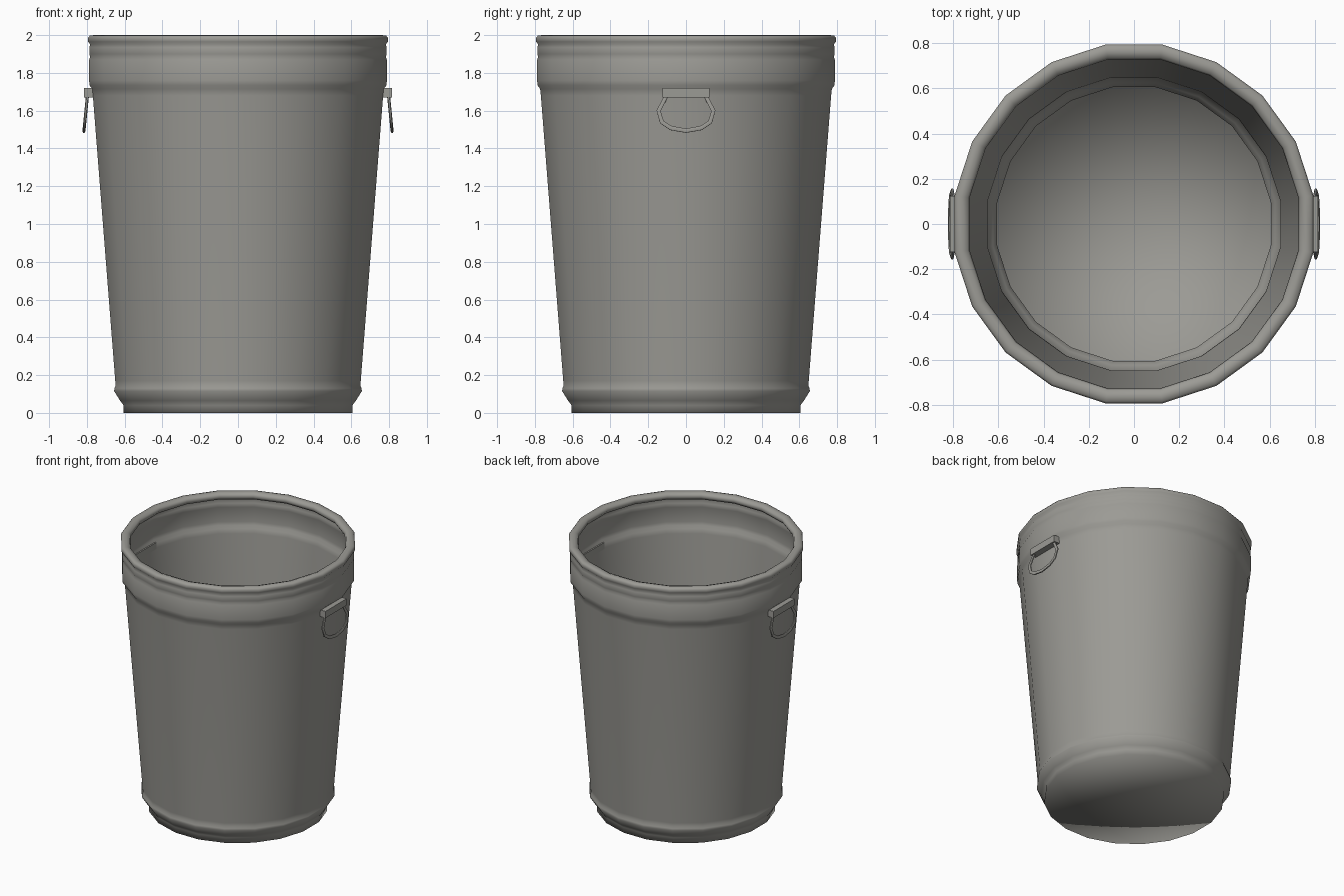
import bpy, bmesh, math
from mathutils import Vector

if "Cube" in bpy.data.objects:
    bpy.data.objects.remove(bpy.data.objects["Cube"])

metal = bpy.data.materials.new("dull grey metal")
metal.diffuse_color = (0.33, 0.325, 0.30, 1)
metal.use_nodes = True
metal.node_tree.nodes["Principled BSDF"].inputs["Base Color"].default_value = metal.diffuse_color


def finish(name, bm, angle=50, recalc=True):
    if recalc:
        bmesh.ops.recalc_face_normals(bm, faces=bm.faces)
    me = bpy.data.meshes.new(name)
    bm.to_mesh(me)
    bm.free()
    me.materials.append(metal)
    ob = bpy.data.objects.new(name, me)
    bpy.context.collection.objects.link(ob)
    bpy.ops.object.select_all(action='DESELECT')
    ob.select_set(True)
    bpy.context.view_layer.objects.active = ob
    bpy.ops.object.shade_smooth_by_angle(angle=math.radians(angle))
    return ob


def skin(bm, rings, closed):
    # joins consecutive vertex rings with quads
    n = len(rings[0])
    for i in range(len(rings) if closed else len(rings) - 1):
        a, b = rings[i], rings[(i + 1) % len(rings)]
        for j in range(n):
            k = (j + 1) % n
            bm.faces.new((a[j], a[k], b[k], b[j]))


# bin body: 20-sided single-walled lathe with closed bottom and rolled rim
SIDES = 20
profile = [(0.613, 0.0), (0.613, 0.04), (0.632, 0.065), (0.664, 0.115), (0.662, 0.13),
           (0.656, 0.145), (0.658, 0.17), (0.778, 1.68), (0.782, 1.715), (0.796, 1.735),
           (0.798, 1.76), (0.798, 1.87), (0.792, 1.885), (0.797, 1.90), (0.797, 1.935),
           (0.792, 1.95), (0.803, 1.965), (0.804, 1.985),
           (0.795, 1.997), (0.77, 2.0), (0.745, 1.992), (0.737, 1.97), (0.75, 1.95),
           (0.785, 1.945)]
bm = bmesh.new()
rings = []
for r, z in profile:
    rings.append([bm.verts.new((r * math.cos(math.radians(9) + math.tau * j / SIDES),
                                r * math.sin(math.radians(9) + math.tau * j / SIDES), z))
                  for j in range(SIDES)])
skin(bm, rings, False)
hub = bm.verts.new((0, 0, 0))
for j in range(SIDES):
    bm.faces.new((rings[0][(j + 1) % SIDES], rings[0][j], hub))
finish("bin_body", bm, 120, False)

# handle loop path in (y, z)
half = [(0.10, 1.685), (0.145, 1.60), (0.128, 1.54), (0.08, 1.508)]
path2 = half + [(0, 1.494)] + [(-y, z) for y, z in reversed(half)]

for s, side in ((1, "right"), (-1, "left")):
    # bracket plate holding the loop
    bm = bmesh.new()
    bmesh.ops.create_cube(bm, size=1)
    for v in bm.verts:
        v.co = Vector((s * (0.79 + v.co.x * 0.048), v.co.y * 0.25, 1.695 + v.co.z * 0.05))
    finish("handle_bracket_" + side, bm, 30)

    # hanging loop, tilted outward
    pts = [Vector((s * (0.797 + (1.68 - z) * 0.1), y, z)) for y, z in path2]
    pts.append(Vector((s * 0.797, 0, 1.685)))
    bm = bmesh.new()
    normal = Vector((1, 0, s * 0.1)).normalized()
    rings = []
    n = len(pts)
    for i, p in enumerate(pts):
        t = (pts[(i + 1) % n] - pts[i - 1]).normalized()
        w = t.cross(normal).normalized()
        rings.append([bm.verts.new(p + normal * 0.008 * math.cos(a) + w * 0.013 * math.sin(a))
                      for a in (math.tau * k / 6 for k in range(6))])
    skin(bm, rings, True)
    finish("handle_loop_" + side, bm)
